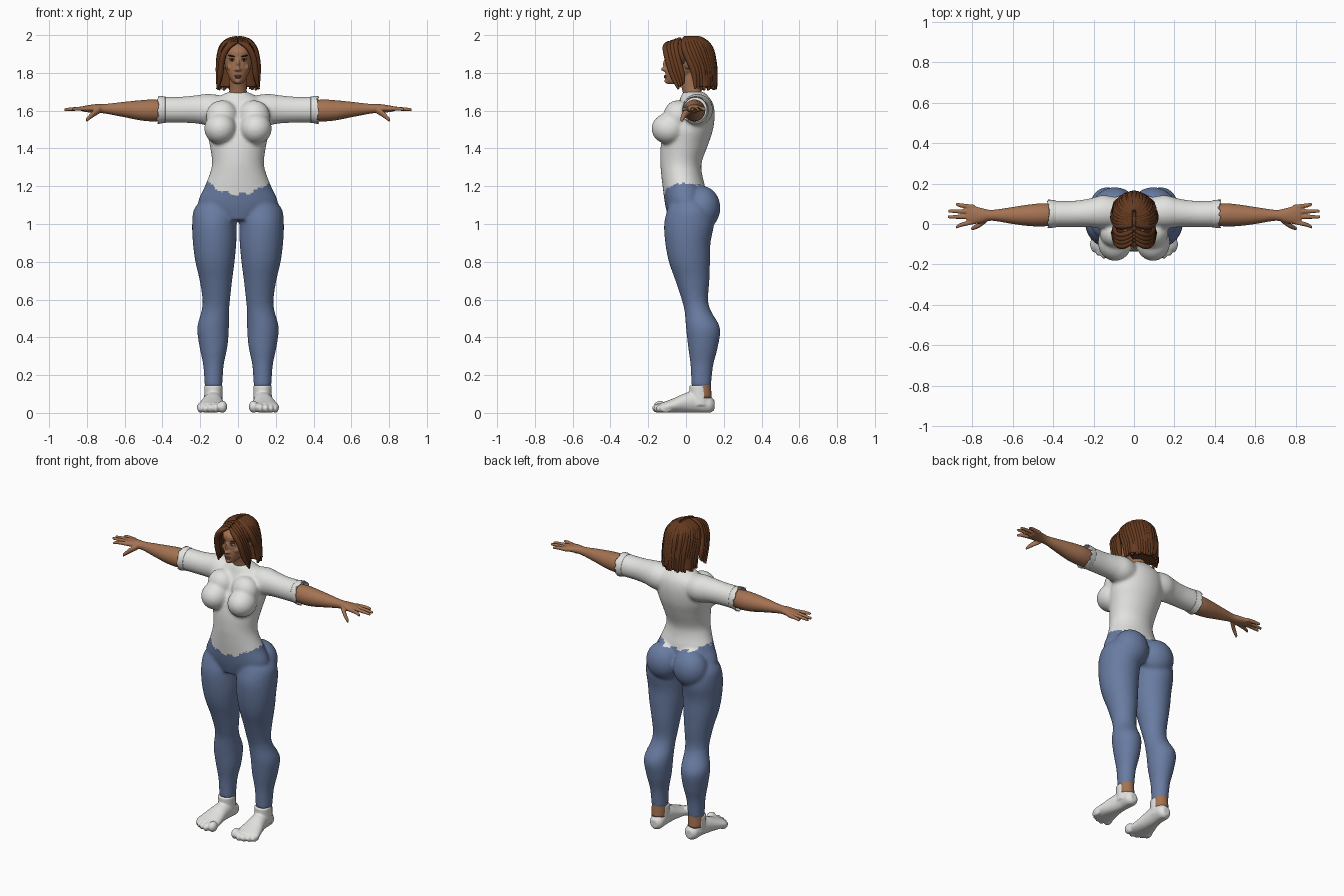
import bpy, bmesh, math, random
from mathutils import Matrix, Vector

random.seed(4)
cube = bpy.data.objects.get("Cube")
if cube:
    bpy.data.objects.remove(cube)


def material(name, rgb):
    m = bpy.data.materials.new(name)
    m.use_nodes = True
    m.diffuse_color = (*rgb, 1)
    bsdf = m.node_tree.nodes["Principled BSDF"]
    bsdf.inputs["Base Color"].default_value = (*rgb, 1)
    bsdf.inputs["Roughness"].default_value = .7
    return m


SKIN = material("warm skin", (.37, .17, .085))
WHITE = material("off white cloth", (.76, .76, .74))
BLUE = material("denim blue", (.14, .2, .36))
BROWN = material("chestnut hair", (.13, .042, .014))
LIP = material("lip", (.27, .09, .06))
EYE = material("eye white", (.6, .55, .5))
DARK = material("dark brown", (.04, .018, .01))


def spline(sections, steps=5):
    """Catmull-Rom interpolation of cross-section tuples."""
    pts = [sections[0], *sections, sections[-1]]
    out = []
    for p0, p1, p2, p3 in zip(pts, pts[1:], pts[2:], pts[3:]):
        for i in range(steps):
            t = i / steps
            out.append([(2 * b + (c - a) * t + (2 * a - 5 * b + 4 * c - d) * t * t
                         + (3 * b - a - 3 * c + d) * t ** 3) / 2
                        for a, b, c, d in zip(p0, p1, p2, p3)])
    return out + [list(sections[-1])]


def loft(bm, axis, sections, side=1, sides=28, caps=True, ragged=0):
    """Ellipse rings (position, centre a, centre b, radius a, radius b)."""
    place = {"x": lambda t, a, b: (t, a, b), "y": lambda t, a, b: (a, t, b),
             "z": lambda t, a, b: (a, b, t)}[axis]
    rings = []
    rows = spline(sections)
    for row, (t, a, b, ra, rb) in enumerate(rows):
        ring = []
        for k in range(sides):
            ang = math.tau * k / sides
            jag = random.uniform(-ragged, ragged) if row == len(rows) - 1 else 0
            x, y, z = place(t + jag, a + ra * math.cos(ang), b + rb * math.sin(ang))
            ring.append(bm.verts.new((x * side, y, z)))
        rings.append(ring)
    for lo, hi in zip(rings, rings[1:]):
        for k in range(sides):
            j = (k + 1) % sides
            bm.faces.new((lo[k], lo[j], hi[j], hi[k]))
    if caps:
        bm.faces.new(rings[0])
        bm.faces.new(rings[-1])


def egg(bm, centre, radii, tilt=0):
    m = Matrix.Translation(centre) @ Matrix.Rotation(tilt, 4, "Y") @ Matrix.Diagonal((*radii, 1))
    bmesh.ops.create_uvsphere(bm, u_segments=24, v_segments=16, radius=1, matrix=m)


def finish(name, bm, mats, voxel=0, smooth=0, thick=0):
    """Make an object; fuse and relax overlapping masses when a voxel size is given."""
    bmesh.ops.recalc_face_normals(bm, faces=bm.faces)
    mesh = bpy.data.meshes.new(name)
    bm.to_mesh(mesh)
    bm.free()
    ob = bpy.data.objects.new(name, mesh)
    bpy.context.collection.objects.link(ob)
    if voxel:
        mod = ob.modifiers.new("fuse", "REMESH")
        mod.mode, mod.voxel_size = "VOXEL", voxel
    if smooth:
        mod = ob.modifiers.new("relax", "SMOOTH")
        mod.factor, mod.iterations = .5, smooth
    if thick:
        ob.modifiers.new("thickness", "SOLIDIFY").thickness = thick
    bpy.context.view_layer.update()
    deps = bpy.context.evaluated_depsgraph_get()
    ob.data = bpy.data.meshes.new_from_object(ob.evaluated_get(deps))
    ob.modifiers.clear()
    ob.data.materials.clear()
    for m in mats:
        ob.data.materials.append(m)
    ob.data.shade_smooth()
    return ob


# Clothed body: torso, bust, sleeves, hips and legs fused together
bm = bmesh.new()
loft(bm, "z", [(1.02, 0, .01, .12, .1), (1.1, 0, 0, .21, .11), (1.2, 0, -.012, .175, .112),
               (1.27, 0, -.024, .148, .108), (1.33, 0, -.026, .137, .11),
               (1.42, 0, -.008, .15, .125), (1.5, 0, .015, .167, .128),
               (1.58, 0, .04, .165, .112), (1.64, 0, .05, .15, .092),
               (1.68, 0, .045, .09, .07), (1.7, 0, .038, .05, .055)], sides=48)
for s in (1, -1):
    loft(bm, "z", [(1.14, .09, .02, .09, .1), (1.08, .117, .02, .115, .118),
                   (1, .125, .016, .118, .132), (.9, .124, .01, .115, .12),
                   (.8, .122, .018, .104, .109), (.7, .117, .034, .086, .09),
                   (.6, .115, .047, .073, .07), (.54, .12, .062, .073, .07),
                   (.45, .132, .09, .084, .09), (.35, .13, .09, .074, .079),
                   (.25, .13, .084, .054, .06), (.14, .13, .08, .047, .052)], s)
    loft(bm, "x", [(.06, .055, 1.6, .07, .075), (.15, .06, 1.605, .083, .084),
                   (.22, .055, 1.607, .071, .075), (.3, .05, 1.605, .065, .069),
                   (.4, .05, 1.605, .066, .069)], s)
    egg(bm, (s * .095, .088, 1.085), (.11, .094, .115))
    egg(bm, (s * .094, -.09, 1.505), (.085, .093, .083))
    egg(bm, (s * .085, -.045, 1.57), (.085, .075, .085))
body = finish("shirt_and_trousers", bm, [WHITE, BLUE], .009, 7)
for f in body.data.polygons:
    x, y, z = f.center
    reach = min(1, (x / .16) ** 2)
    line = 1.157 + .063 * reach if y < 0 else 1.19 + .03 * reach
    line += .006 * math.copysign(1, math.sin(x * 75))
    f.material_index = int(z < line)

# Ragged, hollow sleeve cuffs
for s, label in ((1, "left"), (-1, "right")):
    bm = bmesh.new()
    loft(bm, "x", [(.385, .05, 1.605, .066, .069), (.405, .05, 1.605, .069, .072),
                   (.422, .05, 1.603, .071, .074)], s, caps=False, ragged=.008)
    finish(label + "_sleeve_cuff", bm, [WHITE], thick=.005)

# Bare arms with hands
for s, label in ((1, "left"), (-1, "right")):
    bm = bmesh.new()
    loft(bm, "x", [(.36, .045, 1.6, .05, .052), (.45, .045, 1.601, .057, .058),
                   (.52, .043, 1.602, .053, .053), (.6, .042, 1.606, .042, .041),
                   (.7, .043, 1.61, .027, .026), (.75, .042, 1.612, .036, .023),
                   (.8, .045, 1.61, .047, .018), (.825, .048, 1.61, .044, .013)], s)
    for root, tip, reach in ((.084, .098, .88), (.06, .064, .918),
                             (.035, .035, .92), (.011, -.016, .88)):
        loft(bm, "x", [(.79, root, 1.61, .012, .012), (.85, (root + tip) / 2, 1.61, .011, .011),
                       (reach, tip, 1.605, .008, .008)], s, 12)
    loft(bm, "x", [(.73, .022, 1.605, .016, .018), (.77, -.008, 1.58, .014, .018),
                   (.805, -.024, 1.548, .009, .011)], s, 12)
    finish(label + "_arm", bm, [SKIN], .0045, 3)

# Feet with separate toes, and ankles
for s, label in ((1, "left"), (-1, "right")):
    bm = bmesh.new()
    loft(bm, "y", [(.15, .125, .042, .022, .026), (.125, .125, .045, .043, .045),
                   (.06, .128, .058, .047, .058), (0, .134, .053, .055, .053),
                   (-.06, .14, .04, .068, .04), (-.11, .141, .03, .077, .03),
                   (-.135, .13, .028, .06, .025)], s)
    loft(bm, "z", [(.04, .13, .075, .05, .055), (.1, .13, .073, .049, .055),
                   (.145, .13, .068, .049, .05)], s)
    for x, y, r in ((.083, -.138, .026), (.118, -.145, .019), (.148, -.138, .018),
                    (.175, -.124, .017), (.198, -.106, .016)):
        egg(bm, (s * x, y, r + .006), (r, .034, r + .006))
    for v in bm.verts:
        v.co.z = max(v.co.z, .002)
    finish(label + "_foot", bm, [WHITE], .0055, 3)
    bm = bmesh.new()
    loft(bm, "z", [(.08, .13, .085, .046, .051), (.17, .13, .082, .044, .048)], s)
    finish(label + "_ankle", bm, [SKIN])

# Head and neck
bm = bmesh.new()
loft(bm, "z", [(1.65, 0, .045, .055, .055), (1.71, 0, .03, .046, .05),
               (1.78, 0, .015, .046, .055), (1.84, 0, .015, .045, .055)])
loft(bm, "z", [(1.741, 0, -.07, .018, .025), (1.758, 0, -.056, .036, .05),
               (1.79, 0, -.036, .054, .074), (1.83, 0, -.02, .067, .089),
               (1.88, 0, -.008, .074, .1), (1.92, 0, 0, .076, .106),
               (1.97, 0, .01, .055, .07)])
egg(bm, (0, -.114, 1.819), (.014, .019, .011))
egg(bm, (0, -.108, 1.845), (.009, .014, .032), 0)
egg(bm, (0, -.1, 1.757), (.016, .014, .014))
for s in (1, -1):
    egg(bm, (s * .011, -.106, 1.816), (.01, .012, .009))
    egg(bm, (s * .042, -.075, 1.83), (.018, .018, .018))
    egg(bm, (s * .078, .012, 1.85), (.012, .022, .032), s * .2)
finish("head", bm, [SKIN], .0045, 3)

# Facial features
bm = bmesh.new()
egg(bm, (0, -.108, 1.784), (.021, .008, .005))
egg(bm, (0, -.108, 1.776), (.017, .009, .006))
finish("lips", bm, [LIP])
for s, label in ((1, "left"), (-1, "right")):
    for part, spot, size, tilt, mat in (
            ("eye", (.031, -.097, 1.867), (.014, .01, .006), -.1, EYE),
            ("iris", (.031, -.104, 1.867), (.006, .005, .0055), 0, DARK),
            ("upper_lid", (.031, -.1, 1.874), (.017, .009, .003), -.1, DARK),
            ("eyebrow", (.033, -.102, 1.889), (.02, .009, .004), -.2, DARK)):
        bm = bmesh.new()
        egg(bm, (s * spot[0], *spot[1:]), size, s * tilt)
        finish(label + "_" + part, bm, [mat])

# Hair mass under the strands
bm = bmesh.new()
egg(bm, (0, .026, 1.9), (.099, .12, .09))
loft(bm, "z", [(1.93, 0, .08, .08, .055), (1.85, 0, .085, .095, .055),
               (1.78, 0, .09, .102, .055), (1.725, 0, .092, .108, .055)])
finish("hair_mass", bm, [BROWN], .006, 4)


def strands(name, paths, width):
    """Tapered locks swept along smooth paths."""
    cu = bpy.data.curves.new(name, "CURVE")
    cu.dimensions, cu.bevel_depth, cu.bevel_resolution = "3D", width, 3
    cu.use_fill_caps = True
    for path in paths:
        sp = cu.splines.new("NURBS")
        sp.points.add(len(path) - 1)
        sp.order_u, sp.use_endpoint_u, sp.resolution_u = 3, True, 5
        for i, (pt, co) in enumerate(zip(sp.points, path)):
            pt.co = (*co, 1)
            pt.radius = .55 if i == 0 else .35 if i == len(path) - 1 else 1
    tmp = bpy.data.objects.new(name + "_path", cu)
    bpy.context.collection.objects.link(tmp)
    bpy.context.view_layer.update()
    deps = bpy.context.evaluated_depsgraph_get()
    mesh = bpy.data.meshes.new_from_object(tmp.evaluated_get(deps))
    bpy.data.objects.remove(tmp)
    mesh.materials.clear()
    mesh.materials.append(BROWN)
    mesh.shade_smooth()
    bpy.context.collection.objects.link(bpy.data.objects.new(name, mesh))


# Locks fall from the centre parting and sweep behind the ears
paths, fringe = [], []
levels = ((1.974, .5), (1.935, .9), (1.87, 1.03), (1.8, 1.08), (1.708, 1.16))
for s in (1, -1):
    for i in range(12):
        top, low = math.radians(58 + i * 11), math.radians(102 + i * 7)
        path = [Vector((s * .006, .02 - .045 * math.cos(top), 1.986))]
        for k, (z, f) in enumerate(levels):
            ang = top + (low - top) * min(1, k / 3)
            f += random.uniform(-.03, .03)
            drop = random.uniform(0, .02) if k == 4 else 0
            path.append(Vector((s * .096 * f * math.sin(ang), .022 - .116 * f * math.cos(ang), z + drop)))
        paths.append(path)
    for i in range(4):
        d = i * .018
        fringe.append([Vector(p) for p in (
            (s * .006, -.085 + d, 1.962 + d / 3), (s * .045, -.112 + d, 1.95 + d / 3),
            (s * .078, -.105 + d, 1.9), (s * .09, -.088 + d, 1.84),
            (s * .094, -.07 + d, 1.78), (s * (.11 - d / 4), -.04 + d / 2, 1.715 + d / 2))])
strands("hair_locks", paths, .019)
strands("front_locks", fringe, .016)
